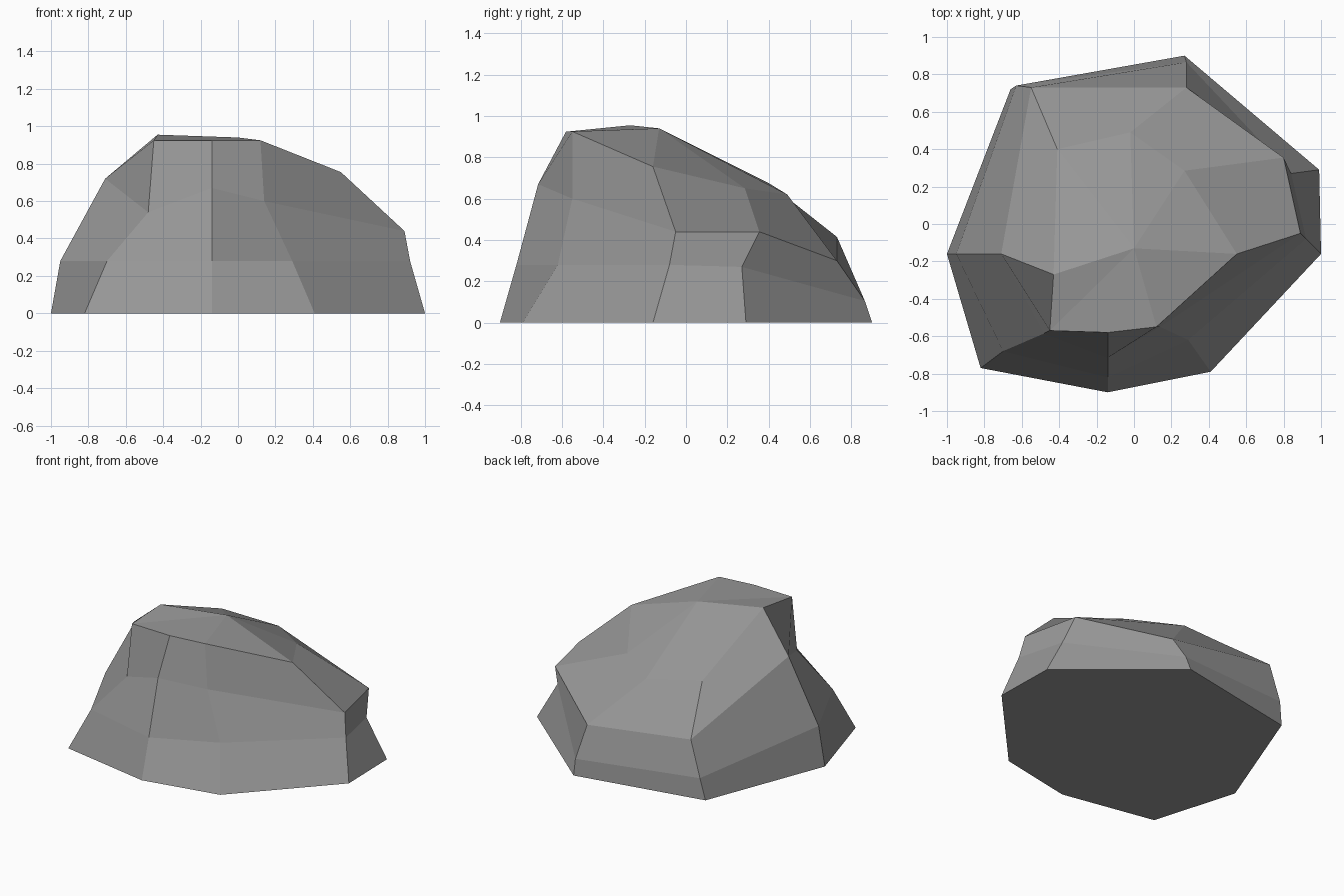
import bpy, bmesh

if "Cube" in bpy.data.objects:
    bpy.data.objects.remove(bpy.data.objects["Cube"])

# Four eight-sided rings from the ground up, starting at the left and going round past the front
rings = [
    [(-1, -.16, 0), (-.82, -.77, 0), (-.14, -.9, 0), (.41, -.79, 0),
     (1, -.16, 0), (.99, .29, 0), (.27, .9, 0), (-.66, .72, 0)],
    [(-.95, -.16, .28), (-.70, -.68, .28), (-.14, -.82, .28), (.29, -.62, .28),
     (.92, -.08, .28), (.84, .27, .27), (.28, .865, .105), (-.63, .74, .16)],
    [(-.71, -.16, .72), (-.48, -.585, .54), (-.14, -.715, .67), (.14, -.55, .6),
     (.89, -.05, .44), (.80, .355, .44), (.28, .73, .30), (-.55, .73, .415)],
    [(-.43, -.27, .955), (-.45, -.57, .925), (-.14, -.58, .925), (.12, -.55, .925),
     (.55, -.16, .755), (.27, .285, .65), (-.02, .49, .62), (-.41, .40, .675)],
]
crown = (0, -.13, .94)

bm = bmesh.new()
loops = [[bm.verts.new(p) for p in ring] for ring in rings]
top = bm.verts.new(crown)

# Flat underside
bm.faces.new(loops[0][::-1])

# Side bands between neighbouring rings
for low, high in zip(loops, loops[1:]):
    for i in range(8):
        j = (i + 1) % 8
        bm.faces.new((low[i], low[j], high[j], high[i]))

# Crown facets
for i in range(8):
    bm.faces.new((loops[-1][i], loops[-1][(i + 1) % 8], top))

bmesh.ops.recalc_face_normals(bm, faces=bm.faces[:])
mesh = bpy.data.meshes.new("boulder")
bm.to_mesh(mesh)
bm.free()

# Single stone colour
stone = bpy.data.materials.new("stone grey")
stone.diffuse_color = (.31, .31, .31, 1)
stone.use_nodes = True
stone.node_tree.nodes["Principled BSDF"].inputs["Base Color"].default_value = stone.diffuse_color
mesh.materials.append(stone)
boulder = bpy.data.objects.new("boulder", mesh)
bpy.context.collection.objects.link(boulder)
